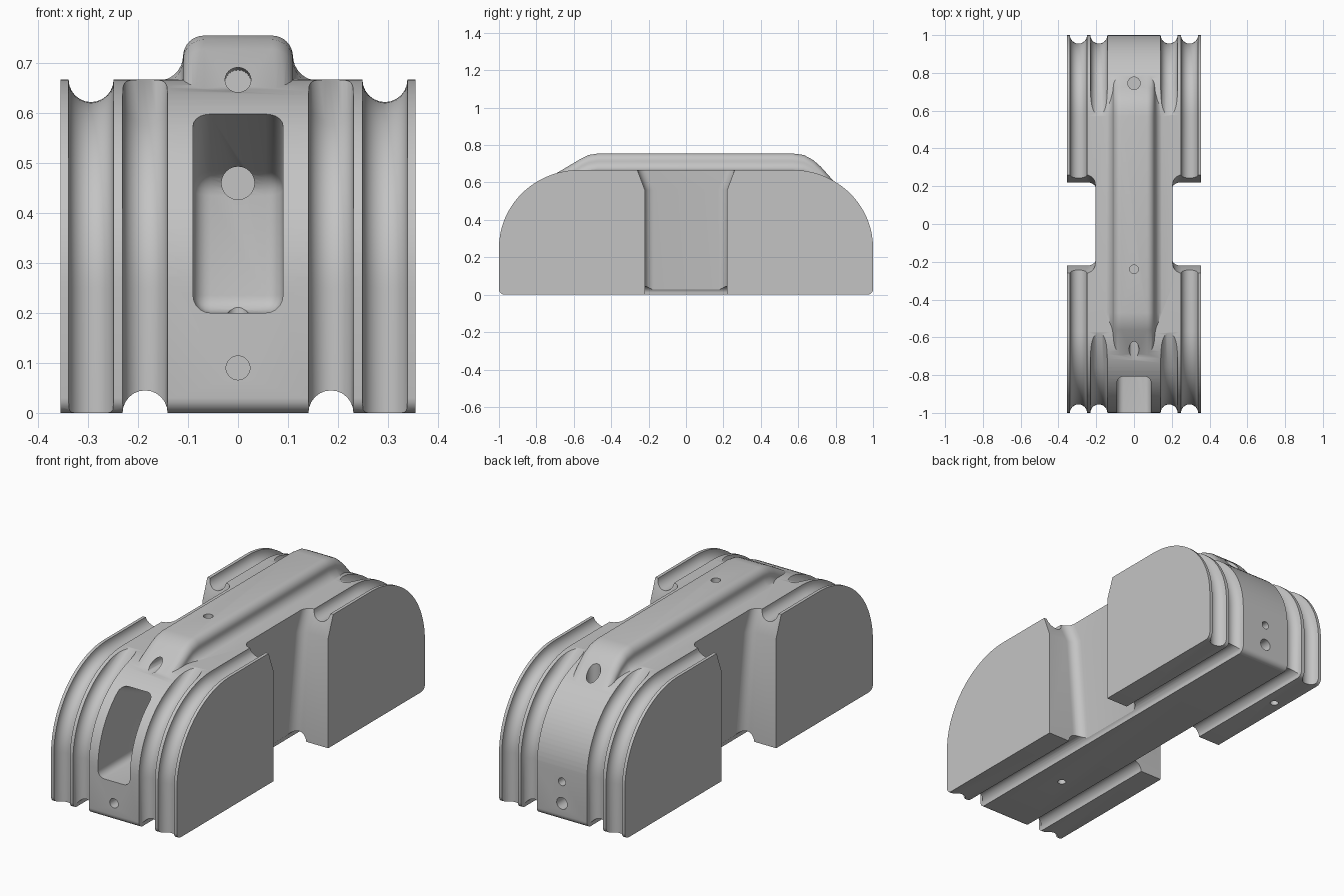
import bpy, bmesh, math
from mathutils import Vector

if "Cube" in bpy.data.objects:
    bpy.data.objects.remove(bpy.data.objects["Cube"])

grey = bpy.data.materials.new("plain_grey")
grey.use_nodes = True
grey.diffuse_color = (0.55, 0.55, 0.55, 1)
grey.node_tree.nodes["Principled BSDF"].inputs["Base Color"].default_value = grey.diffuse_color


def loft(name, rings):
    """Skin a list of equal-length rings and cap both ends."""
    bm = bmesh.new()
    loops = [[bm.verts.new(p) for p in ring] for ring in rings]
    n = len(rings[0])
    for a, b in zip(loops, loops[1:]):
        for i in range(n):
            j = (i + 1) % n
            bm.faces.new((a[i], a[j], b[j], b[i]))
    bm.faces.new(loops[0])
    bm.faces.new(loops[-1])
    bmesh.ops.recalc_face_normals(bm, faces=bm.faces)
    mesh = bpy.data.meshes.new(name)
    bm.to_mesh(mesh)
    bm.free()
    mesh.materials.append(grey)
    obj = bpy.data.objects.new(name, mesh)
    bpy.context.collection.objects.link(obj)
    return obj


def arc(cx, cy, rx, ry, start, end, steps=8):
    angles = [math.radians(start + (end - start) * i / steps) for i in range(steps + 1)]
    return [(cx + rx * math.cos(a), cy + ry * math.sin(a)) for a in angles]


def tube(name, x, path, r, sides=24):
    """Round bar following a (y, z) path at a given x."""
    pts = [Vector((x, y, z)) for y, z in path]
    rings = []
    for i, p in enumerate(pts):
        t = (pts[min(i + 1, len(pts) - 1)] - pts[max(i - 1, 0)]).normalized()
        side = Vector((1, 0, 0))
        up = side.cross(t)
        rings.append([p + r * (math.cos(a) * side + math.sin(a) * up)
                      for a in (math.tau * k / sides for k in range(sides))])
    return loft(name, rings)


def combine(target, tool, operation):
    mod = target.modifiers.new(tool.name, "BOOLEAN")
    mod.operation, mod.solver, mod.object = operation, "EXACT", tool
    tool.hide_render = True


# Main block: arched side profile swept across the width
W, TOP, AY, AZ = 0.355, 0.667, 0.57, 0.25
RY, RZ = 1 - AY, TOP - AZ
half = arc(0.97, 0.03, 0.03, 0.03, -90, 0, 5) + arc(AY, AZ, RY, RZ, 0, 90, 28)
outline = half + [(-y, z) for y, z in reversed(half)]
body = loft("grooved_block", [[(x, y, z) for y, z in outline] for x in (-W, W)])

# Raised ridge along the top, flared at its foot
flare = [(0.16, -0.3)] + arc(0.16, -0.04, 0.05, 0.05, 270, 180) + arc(0.068, -0.042, 0.042, 0.042, 0, 90)
section = flare + [(-x, z) for x, z in reversed(flare)]
crest = [(-0.76, 0.61), (-0.56, 0.728), (-0.52, 0.747), (-0.47, 0.755), (0.57, 0.755),
         (0.63, 0.747), (0.68, 0.72), (0.72, 0.685), (0.85, 0.54)]
ridge = loft("top_ridge", [[(x, y, t + z) for x, z in section] for y, t in crest])
combine(body, ridge, "UNION")

cutters = []

# Side recesses that form the waist, drafted and flared at the top
for s in (-1, 1):
    rings = []
    for z, wall, h in ((-0.1, 0.14, 0.22), (0.56, 0.195, 0.22), (0.667, 0.205, 0.26), (0.9, 0.225, 0.35)):
        corner = arc(wall + 0.05, h - 0.05, 0.05, 0.05, 90, 180, 6)
        plan = [(0.6, h)] + corner
        plan += [(x, -y) for x, y in reversed(plan)]
        rings.append([(s * x, y, z) for x, y in plan])
    cutters.append(loft("waist_cutter", rings))

# Round grooves: the outer pair run over the top, the inner pair fade out
for s in (-1, 1):
    over = arc(AY, AZ, RY, RZ, 0, 90, 28)
    over = [(1, -0.1)] + over
    over = over + [(-y, z) for y, z in reversed(over)]
    cutters.append(tube("outer_groove_cutter", s * 0.294, over, 0.045))
    cutters.append(tube("bottom_groove_cutter", s * 0.186, [(-1.1, 0), (1.1, 0)], 0.045))
    for end in (-1, 1):
        rise = arc(AY, AZ, RY, RZ, 0, 64, 20)
        (y0, z0), (y1, z1) = rise[-2:]
        rise.append((y1 + 8 * (y1 - y0), z1 + 8 * (z1 - z0)))
        path = [(end * y, z) for y, z in [(1, -0.1)] + rise]
        cutters.append(tube("inner_groove_cutter", s * 0.186, path, 0.045))

# Front pocket with a sloping ceiling and rounded corners
pocket = [(-1.2, 0.2), (-0.52, 0.2), (-0.52, 0.47), (-0.8, 0.595), (-1.2, 0.774)]
slot = loft("pocket_cutter", [[(x, y, z) for y, z in pocket] for x in (-0.09, 0.09)])
bevel = slot.modifiers.new("rounding", "BEVEL")
bevel.width, bevel.segments, bevel.limit_method = 0.035, 5, "ANGLE"
cutters.append(slot)

# Drilled holes: x, path, radius
holes = [
    (0, [(-1.1, 0.09), (-0.8, 0.09)], 0.024),
    (0, [(-0.9, 0.672), (-0.4, 0.66)], 0.026),
    (0, [(-0.6, 0.46), (-0.4, 0.46)], 0.033),
    (0, [(-0.55, -0.1), (-0.55, 0.25)], 0.02),
    (0, [(-0.24, 0.9), (-0.24, 0.4)], 0.023),
    (0, [(0.745, 0.9), (0.745, 0.4)], 0.033),
    (0, [(1.1, 0.09), (0.8, 0.09)], 0.03),
    (0, [(1.1, 0.2), (0.8, 0.2)], 0.02),
    (-0.3, [(0.71, -0.1), (0.71, 0.2)], 0.02),
]
cutters += [tube("hole_cutter", x, path, r) for x, path, r in holes]

for cutter in cutters:
    combine(body, cutter, "DIFFERENCE")

# Bake the result, drop the helpers and smooth the curved faces
graph = bpy.context.evaluated_depsgraph_get()
baked = bpy.data.meshes.new_from_object(body.evaluated_get(graph))
body.modifiers.clear()
body.data = baked
for helper in cutters + [ridge]:
    bpy.data.objects.remove(helper)
baked.materials.clear()
baked.materials.append(grey)
baked.polygons.foreach_set("material_index", [0] * len(baked.polygons))

for obj in bpy.context.selected_objects:
    obj.select_set(False)
body.select_set(True)
bpy.context.view_layer.objects.active = body
bpy.ops.object.shade_smooth_by_angle(angle=math.radians(30))
